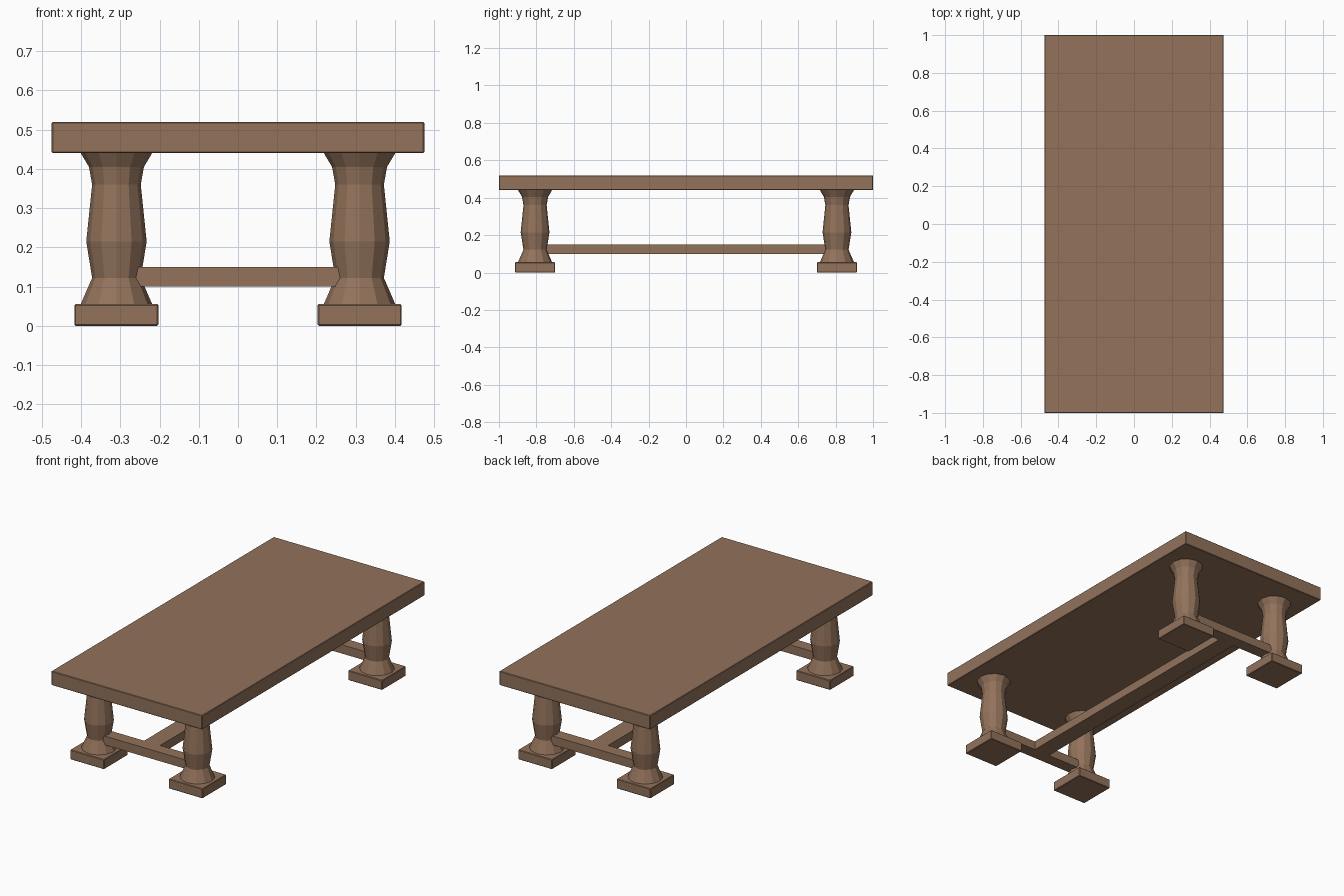
import bpy, bmesh, math

if "Cube" in bpy.data.objects:
    bpy.data.objects.remove(bpy.data.objects["Cube"])

wood = bpy.data.materials.new("brown wood")
wood.diffuse_color = (0.29, 0.17, 0.105, 1)
wood.use_nodes = True
wood.node_tree.nodes["Principled BSDF"].inputs["Base Color"].default_value = wood.diffuse_color


def finish(name, bm):
    bmesh.ops.recalc_face_normals(bm, faces=bm.faces)
    me = bpy.data.meshes.new(name)
    bm.to_mesh(me)
    bm.free()
    me.materials.append(wood)
    ob = bpy.data.objects.new(name, me)
    bpy.context.collection.objects.link(ob)
    return ob


def box(name, lo, hi, bevel=0.0):
    bm = bmesh.new()
    bmesh.ops.create_cube(bm, size=1)
    for v in bm.verts:
        for i in range(3):
            v.co[i] = (lo[i] + hi[i]) / 2 + v.co[i] * (hi[i] - lo[i])
    if bevel:
        bmesh.ops.bevel(bm, geom=bm.edges[:], offset=bevel, segments=1, affect='EDGES')
    return finish(name, bm)


def turned(name, cx, cy, profile, sides=12):
    bm = bmesh.new()
    rings = []
    for r, z in profile:
        rings.append([bm.verts.new((cx + r * math.cos(2 * math.pi * i / sides),
                                    cy + r * math.sin(2 * math.pi * i / sides), z))
                      for i in range(sides)])
    for a, b in zip(rings, rings[1:]):
        for i in range(sides):
            j = (i + 1) % sides
            bm.faces.new((a[i], a[j], b[j], b[i]))
    bm.faces.new(rings[0][::-1])
    bm.faces.new(rings[-1])
    return finish(name, bm)


LX, LY, FOOT = 0.31, 0.807, 0.107
PROFILE = [(0.092, 0.053), (0.076, 0.09), (0.062, 0.122), (0.077, 0.215),
           (0.062, 0.36), (0.070, 0.405), (0.092, 0.442)]

# Slab top
box("table_top", (-0.475, -1, 0.44), (0.475, 1, 0.52), 0.003)

# Four turned legs on square feet
for sy, fb in ((-1, "front"), (1, "back")):
    for sx, lr in ((-1, "left"), (1, "right")):
        x, y = sx * LX, sy * LY
        turned(f"{fb}_{lr}_leg", x, y, PROFILE)
        box(f"{fb}_{lr}_foot", (x - FOOT, y - FOOT, 0), (x + FOOT, y + FOOT, 0.055), 0.003)
    # Cross stretcher between each pair of legs
    box(f"{fb}_stretcher", (-LX, sy * LY - 0.035, 0.10), (LX, sy * LY + 0.035, 0.15))

# Long centre stretcher
box("long_stretcher", (-0.05, -LY + 0.034, 0.10), (0.05, LY - 0.034, 0.15))
